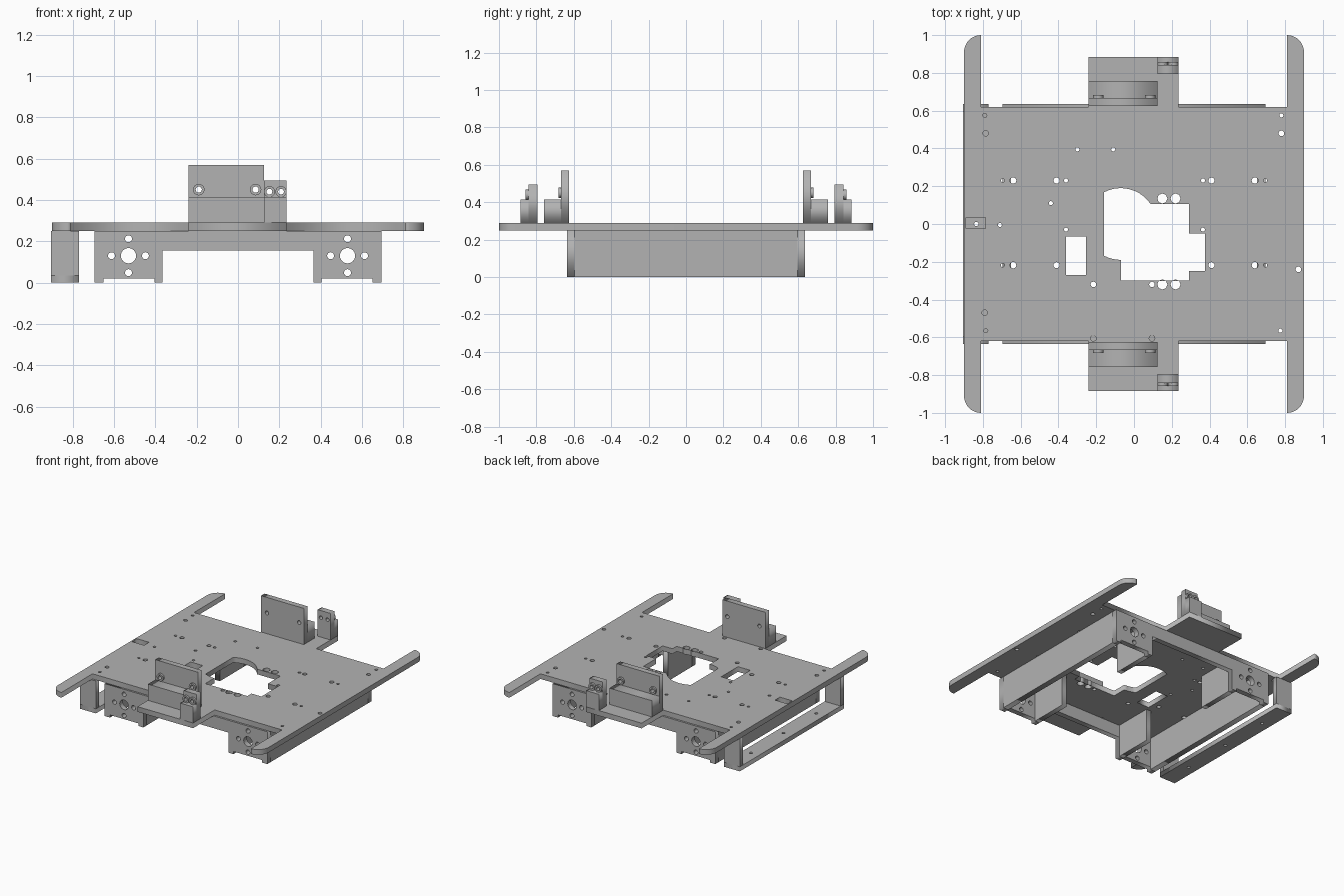
import bpy
import math
from mathutils import Matrix

cube = bpy.data.objects.get("Cube")
if cube:
    bpy.data.objects.remove(cube, do_unlink=True)

# Single plain grey material
grey = bpy.data.materials.new("plain grey")
grey.use_nodes = True
colour = (0.45, 0.45, 0.45, 1)
grey.diffuse_color = colour
grey.node_tree.nodes["Principled BSDF"].inputs["Base Color"].default_value = colour


def arc(cx, cy, radius, start, end, steps):
    """Points along an arc, angles in degrees."""
    angles = [math.radians(start + (end - start) * i / steps) for i in range(steps + 1)]
    return [(cx + radius * math.cos(a), cy + radius * math.sin(a)) for a in angles]


def circle(cx, cy, radius, sides=16):
    return arc(cx, cy, radius, 0, 360, sides)[:-1]


def rect(left, right, low, high):
    return [(left, low), (right, low), (right, high), (left, high)]


def sheet(name, outlines, start, end, axis):
    """Flat plate with holes, extruded from start to end along an axis."""
    curve = bpy.data.curves.new(name, "CURVE")
    curve.dimensions = "2D"
    curve.fill_mode = "BOTH"
    curve.extrude = abs(end - start) / 2
    for points in outlines:
        spline = curve.splines.new("POLY")
        spline.points.add(len(points) - 1)
        for target, (u, v) in zip(spline.points, points):
            target.co = (u, v, 0, 1)
        spline.use_cyclic_u = True
    temp = bpy.data.objects.new(name + " outline", curve)
    bpy.context.collection.objects.link(temp)
    graph = bpy.context.evaluated_depsgraph_get()
    mesh = bpy.data.meshes.new_from_object(temp.evaluated_get(graph))
    bpy.data.objects.remove(temp, do_unlink=True)
    middle = (start + end) / 2
    if axis == "z":
        place = Matrix.Translation((0, 0, middle))
    elif axis == "y":
        place = Matrix.Translation((0, middle, 0)) @ Matrix.Rotation(math.pi / 2, 4, "X")
    else:
        place = Matrix.Translation((middle, 0, 0)) @ Matrix(
            ((0, 0, 1, 0), (1, 0, 0, 0), (0, 1, 0, 0), (0, 0, 0, 1)))
    mesh.transform(place)
    mesh.materials.clear()
    mesh.materials.append(grey)
    obj = bpy.data.objects.new(name, mesh)
    bpy.context.collection.objects.link(obj)
    return obj


# Deck outline: four rounded arms, two middle tabs
right_back = [(0.81, 0.62), (0.81, 1)] + arc(0.81, 0.91, 0.09, 90, 0, 8)[1:]
left_back = [(-x, y) for x, y in reversed(right_back)]
back = left_back + [(-0.24, 0.62), (-0.24, 0.885), (0.235, 0.885), (0.235, 0.62)] + right_back
deck = back + [(x, -y) for x, y in reversed(back)]

# Central opening: part circle merged with stepped rectangles
opening = arc(-0.07, 0, 0.19, 33.5, 118, 10) + arc(-0.07, 0, 0.19, 242, 270, 4)
opening += [(-0.07, -0.3), (0.29, -0.3), (0.29, -0.25), (0.375, -0.25),
            (0.375, -0.05), (0.29, -0.05), (0.29, 0.105)]
holes = [opening, rect(-0.36, -0.255, -0.27, -0.065), rect(-0.89, -0.785, -0.025, 0.035)]

# Screw holes in the deck
for y in (0.23, -0.218):
    for side in (-1, 1):
        holes += [circle(side * 0.41, y, 0.016), circle(side * 0.64, y, 0.017),
                  circle(side * 0.695, y, 0.01)]
for x, y in [(-0.36, 0.23), (0.365, 0.23), (0.365, -0.03), (-0.36, -0.03), (-0.71, -0.005),
             (-0.44, 0.11), (-0.3, 0.395), (-0.11, 0.395), (-0.79, 0.575), (0.78, 0.575),
             (0.775, -0.565), (-0.785, -0.565)]:
    holes.append(circle(x, y, 0.011, 10))
for x, y in [(-0.785, 0.48), (0.78, 0.48), (-0.79, -0.47), (0.87, -0.24),
             (-0.215, -0.32), (0.095, -0.32), (-0.215, -0.605), (0.095, -0.605)]:
    holes.append(circle(x, y, 0.015, 12))
for x in (0.15, 0.22):
    holes += [circle(x, 0.135, 0.027, 8), circle(x, -0.32, 0.027, 8)]
sheet("deck", [deck] + holes, 0.25, 0.29, "z")

# Under frame: drilled end plates joined by a high bridge
for end, label in ((-1, "front"), (1, "back")):
    near, far = end * 0.595, end * 0.635
    profile = [(-0.695, 0.25), (-0.695, 0), (-0.65, 0), (-0.65, 0.02), (-0.405, 0.02),
               (-0.405, 0), (-0.365, 0), (-0.365, 0.155)]
    profile += [(-x, z) for x, z in reversed(profile)]
    drilled = []
    for x in (-0.53, 0.53):
        drilled.append(circle(x, 0.13, 0.037, 24))
        for dx, dz in ((0.082, 0), (-0.082, 0), (0, 0.082), (0, -0.082)):
            drilled.append(circle(x + dx, 0.13 + dz, 0.017))
    sheet(label + "_end_plate", [profile] + drilled, near, far, "y")

# Channel walls: long outer ones, short inner ones at both ends
for side, label in ((-1, "right"), (1, "left")):
    sheet(label + "_outer_wall", [rect(-0.595, 0.595, 0, 0.25)],
          side * 0.65, side * 0.695, "x")
    for end, place in ((-1, "front"), (1, "back")):
        span = sorted((end * 0.3, end * 0.595))
        sheet(f"{label}_{place}_inner_wall", [rect(*span, 0, 0.25)],
              side * 0.365, side * 0.405, "x")

# Hanging tray: bottom strip with holes and two end posts
tray_holes = [circle(-0.835, y, 0.012, 10) for y in (-0.4, 0, 0.4)]
sheet("tray_floor", [rect(-0.905, -0.77, -0.635, 0.635)] + tray_holes, 0, 0.035, "z")
for end, label in ((-1, "front"), (1, "back")):
    sheet(label + "_tray_post", [rect(-0.905, -0.77, 0.035, 0.25)],
          end * 0.595, end * 0.635, "y")

# Sensor mounts on both tabs, mirrored front to back
for end, label in ((-1, "front"), (1, "back")):
    wide_x, small_x = (-0.19, 0.085), (0.152, 0.208)
    sheet(label + "_wide_wall",
          [rect(-0.24, 0.125, 0.29, 0.57)] + [circle(x, 0.45, 0.015) for x in wide_x],
          end * 0.625, end * 0.668, "y")
    sheet(label + "_wide_step", [rect(-0.24, 0.125, 0.29, 0.415)],
          end * 0.668, end * 0.758, "y")
    sheet(label + "_small_wall",
          [rect(0.125, 0.235, 0.29, 0.495)] + [circle(x, 0.44, 0.014) for x in small_x],
          end * 0.795, end * 0.842, "y")
    sheet(label + "_small_step", [rect(0.125, 0.235, 0.29, 0.415)],
          end * 0.842, end * 0.885, "y")
    # Raised rings around the mount holes
    for i, x in enumerate(wide_x):
        sheet(f"{label}_wide_ring_{i}", [circle(x, 0.45, 0.028), circle(x, 0.45, 0.015)],
              end * 0.668, end * 0.683, "y")
    for i, x in enumerate(small_x):
        sheet(f"{label}_small_ring_{i}", [circle(x, 0.44, 0.027), circle(x, 0.44, 0.014)],
              end * 0.842, end * 0.858, "y")
